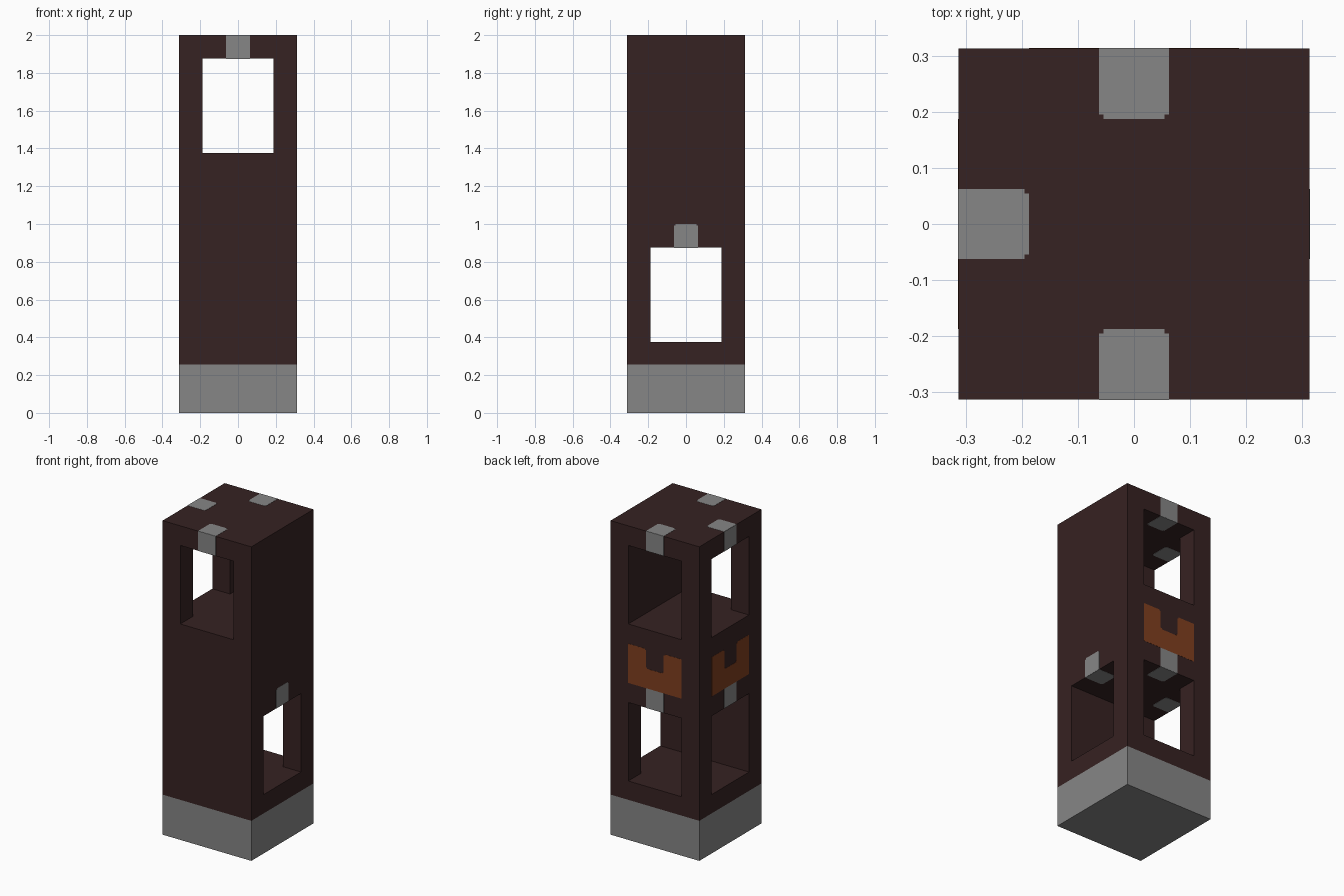
import bpy, bmesh
from math import pi
from mathutils import Matrix, Vector

if "Cube" in bpy.data.objects:
    bpy.data.objects.remove(bpy.data.objects["Cube"], do_unlink=True)

H = 0.3125      # half width of the tower
IN = 0.1875     # half width of openings
W = 0.0625      # half width of tabs
D = 0.125       # wall thickness and tab length
P = 0.0078      # corner step
T = 0.001       # plate thickness
BASE = 0.255    # top of the base
LOW, HIGH = (0.375, 0.875), (1.375, 1.875)   # opening heights
FRONT, LEFT, BACK, RIGHT = 0, pi / 2, pi, -pi / 2


def material(name, colour):
    m = bpy.data.materials.new(name)
    m.use_nodes = True
    m.diffuse_color = (*colour, 1)
    m.node_tree.nodes["Principled BSDF"].inputs["Base Color"].default_value = (*colour, 1)
    return m


brown = material("dark brown", (0.037, 0.016, 0.016))
grey = material("grey", (0.24, 0.24, 0.24))
orange = material("burnt orange", (0.215, 0.049, 0.014))


def finish(name, bm, mat):
    bmesh.ops.recalc_face_normals(bm, faces=bm.faces)
    mesh = bpy.data.meshes.new(name)
    bm.to_mesh(mesh)
    bm.free()
    mesh.materials.append(mat)
    ob = bpy.data.objects.new(name, mesh)
    bpy.context.collection.objects.link(ob)
    return ob


def box(name, lo, hi, mat):
    lo, hi = Vector(lo), Vector(hi)
    bm = bmesh.new()
    bmesh.ops.create_cube(bm, size=1, matrix=Matrix.Translation((lo + hi) / 2)
                          @ Matrix.Diagonal((*(hi - lo), 1)))
    return finish(name, bm, mat)


def plate(name, points, normal, angle, mat):
    """Thin plate drawn on the front side, then turned to its own side."""
    bm = bmesh.new()
    face = bm.faces.new([bm.verts.new(p) for p in points])
    new = bmesh.ops.extrude_face_region(bm, geom=[face])["geom"]
    verts = [v for v in new if isinstance(v, bmesh.types.BMVert)]
    bmesh.ops.translate(bm, verts=verts, vec=Vector(normal) * T)
    bmesh.ops.rotate(bm, verts=bm.verts, matrix=Matrix.Rotation(angle, 3, "Z"))
    return finish(name, bm, mat)


def mirrored(half):
    return half + [(-u, v) for u, v in reversed(half)]


def on_wall(outline, z):
    return [(u, -H, z + v) for u, v in outline]


def on_level(outline, z):
    return [(u, v - H, z) for u, v in outline]


# Base and tower body
box("base", (-H, -H, 0), (H, H, BASE), grey)
body = box("tower_body", (-H, -H, BASE), (H, H, 2), brown)

# Rooms with openings cut through the walls
OUT = 0.4
cuts = [((-IN, -OUT, HIGH[0]), (IN, OUT, HIGH[1])),
        ((-OUT, -IN, HIGH[0]), (IN, IN, HIGH[1])),
        ((-OUT, -IN, LOW[0]), (OUT, IN, LOW[1])),
        ((-IN, -IN, LOW[0]), (IN, OUT, LOW[1]))]
bpy.context.view_layer.objects.active = body
for lo, hi in cuts:
    cutter = box("opening_cutter", lo, hi, brown)
    cutter.hide_render = True
    mod = body.modifiers.new("opening", "BOOLEAN")
    mod.operation = "DIFFERENCE"
    mod.solver = "EXACT"
    mod.object = cutter
    bpy.ops.object.modifier_apply(modifier=mod.name)
    bpy.data.objects.remove(cutter, do_unlink=True)

# Outlines for the tabs and the notched panel
square_tab = mirrored([(W, 0), (W, D)])
stepped_tab = mirrored([(W, 0), (W, D - P), (W - P, D - P), (W - P, D)])
notched_panel = mirrored([(IN, 0), (IN, 2 * D), (W + P, 2 * D), (W + P, 2 * D - P),
                          (W, 2 * D - P), (W, D + P), (W - P, D + P), (W - P, D)])
WALL, UP, DOWN = (0, -1, 0), (0, 0, 1), (0, 0, -1)

# Tabs wrapped around the upper lintels
for side, angle in (("front", FRONT), ("back", BACK), ("right", RIGHT)):
    plate(f"upper_tab_{side}", on_wall(square_tab, HIGH[1]), WALL, angle, grey)
    plate(f"roof_tab_{side}", on_level(stepped_tab, 2), UP, angle, grey)
    plate(f"upper_lintel_tab_{side}", on_level(stepped_tab, HIGH[1]), DOWN, angle, grey)

# Tabs on the lower lintels, with panels above two of them
for side, angle in (("left", LEFT), ("back", BACK), ("right", RIGHT)):
    outline = stepped_tab if side == "left" else square_tab
    plate(f"lower_tab_{side}", on_wall(outline, LOW[1]), WALL, angle, grey)
    plate(f"lower_lintel_tab_{side}", on_level(stepped_tab, LOW[1]), DOWN, angle, grey)
    if side != "left":
        plate(f"notched_panel_{side}", on_wall(notched_panel, LOW[1] + D), WALL, angle, orange)
